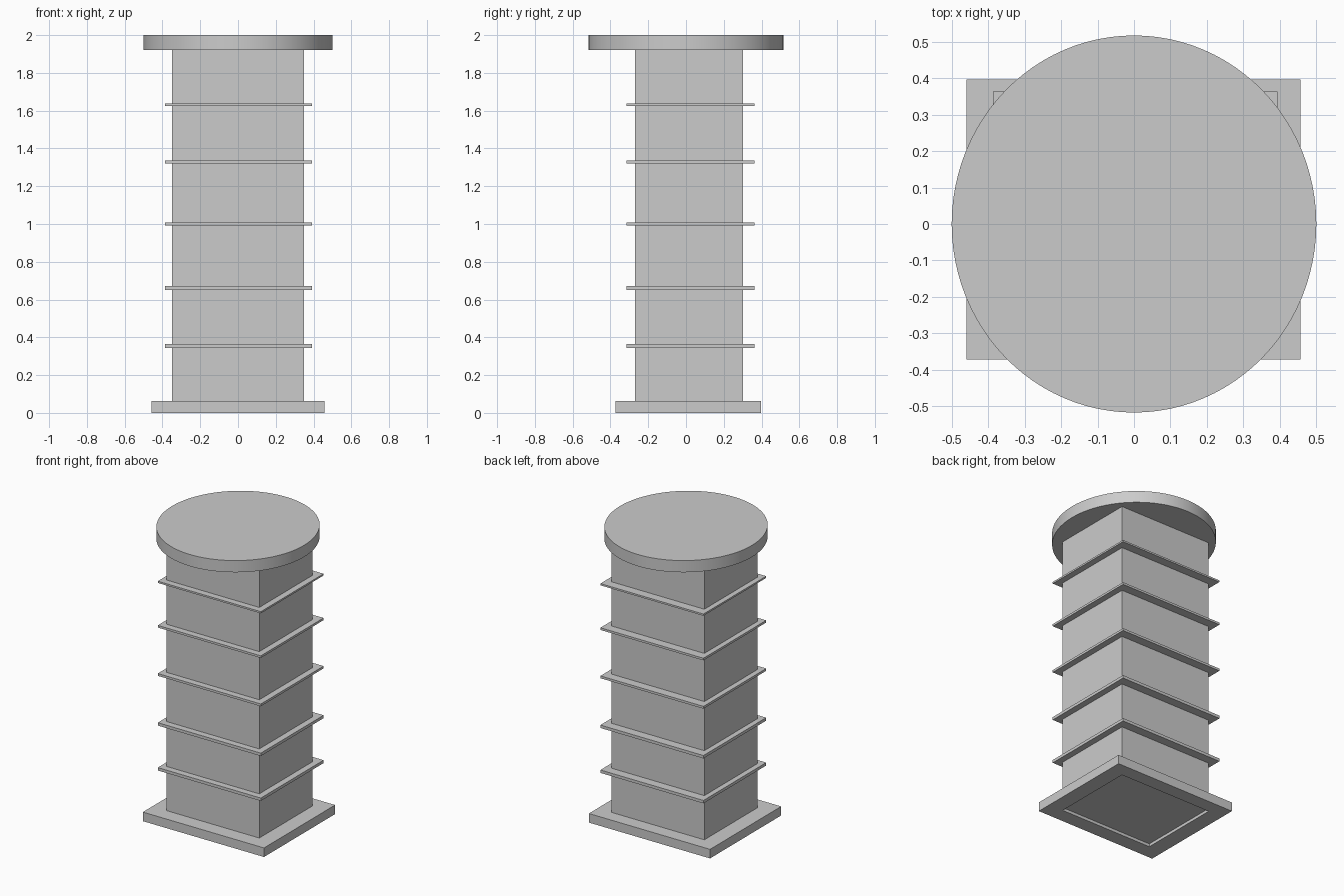
import bpy
import bmesh

if "Cube" in bpy.data.objects:
    bpy.data.objects.remove(bpy.data.objects["Cube"])

# Shaft outline: x0, x1, y0, y1
SHAFT = (-0.35, 0.35, -0.27, 0.302)


def corners(r):
    x0, x1, y0, y1 = r
    return [(x0, y0), (x1, y0), (x1, y1), (x0, y1)]


def add_object(name, bm):
    bmesh.ops.recalc_face_normals(bm, faces=bm.faces)
    mesh = bpy.data.meshes.new(name)
    bm.to_mesh(mesh)
    bm.free()
    obj = bpy.data.objects.new(name, mesh)
    bpy.context.collection.objects.link(obj)
    return obj


def box(name, rect, z0, z1):
    bm = bmesh.new()
    face = bm.faces.new([bm.verts.new((x, y, z0)) for x, y in corners(rect)])
    top = bmesh.ops.extrude_face_region(bm, geom=[face], use_keep_orig=True)["geom"]
    bmesh.ops.translate(bm, vec=(0, 0, z1 - z0),
                        verts=[v for v in top if isinstance(v, bmesh.types.BMVert)])
    return add_object(name, bm)


def collar(name, outer, z0, z1):
    """Mitred rectangular frame that fits around the shaft."""
    bm = bmesh.new()
    loops = [[bm.verts.new((x, y, z)) for x, y in corners(r)]
             for r, z in ((SHAFT, z0), (outer, z0), (outer, z1), (SHAFT, z1))]
    for k in range(4):
        a, b = loops[k], loops[(k + 1) % 4]
        for i in range(4):
            j = (i + 1) % 4
            bm.faces.new((a[i], a[j], b[j], b[i]))
    return add_object(name, bm)


# Rectangular shaft, its underside slightly recessed into the base
box("shaft", SHAFT, 0.02, 1.925)

# Base plinth
collar("base_plinth", (-0.459, 0.457, -0.372, 0.396), 0.0, 0.062)

# Thin bands around the shaft
bands = [(0.344, 0.364), (0.651, 0.671), (0.991, 1.007), (1.321, 1.336), (1.626, 1.638)]
for n, (z0, z1) in enumerate(bands, 1):
    collar(f"band_{n}", (-0.386, 0.393, -0.315, 0.363), z0, z1)

# Slightly oval top slab
bpy.ops.mesh.primitive_cylinder_add(vertices=96, radius=1, depth=1, location=(0, 0, 1.96))
slab = bpy.context.object
slab.name = "top_slab"
slab.scale = (0.5, 0.517, 0.08)
bpy.ops.object.transform_apply(location=False, rotation=False, scale=True)
bpy.ops.object.shade_smooth_by_angle()
